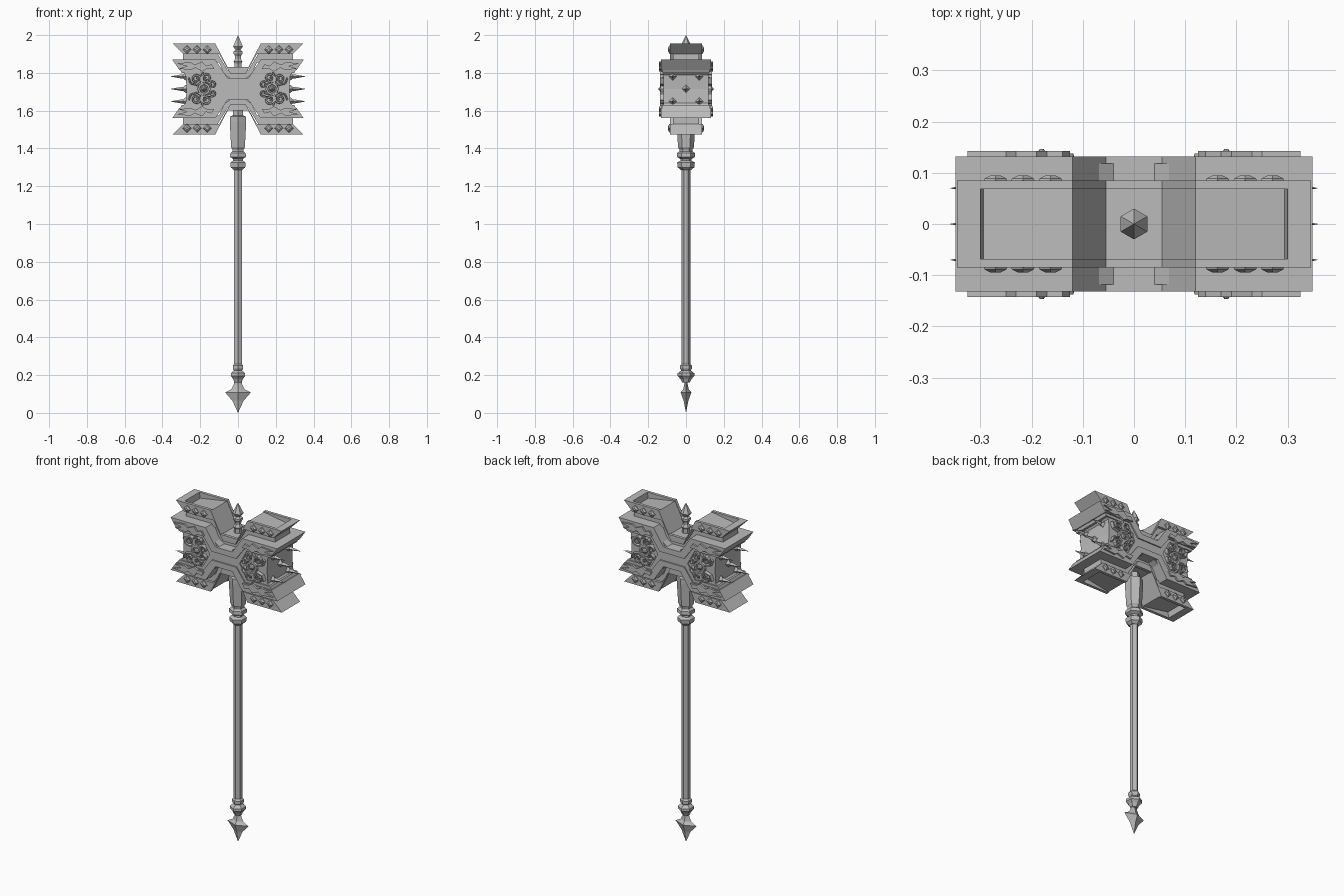
import bpy, bmesh, math
from mathutils import Vector

if "Cube" in bpy.data.objects:
    bpy.data.objects.remove(bpy.data.objects["Cube"])

HEAD_Z = 1.715

steel = bpy.data.materials.new("grey_steel")
steel.use_nodes = True
GREY = (0.5, 0.5, 0.5, 1)
steel.diffuse_color = GREY
steel.node_tree.nodes["Principled BSDF"].inputs["Base Color"].default_value = GREY


def finish(bm, name, z=0.0, mirror=""):
    bmesh.ops.recalc_face_normals(bm, faces=bm.faces)
    me = bpy.data.meshes.new(name)
    bm.to_mesh(me)
    bm.free()
    me.materials.append(steel)
    ob = bpy.data.objects.new(name, me)
    ob.location.z = z
    bpy.context.collection.objects.link(ob)
    if mirror:
        mod = ob.modifiers.new("mirror", "MIRROR")
        mod.use_axis = [a in mirror for a in "xyz"]
    return ob


def prism(name, pts, y0, y1, mirror="xz"):
    """Extrude an x-z outline along y, around the head centre."""
    bm = bmesh.new()
    face = bm.faces.new([bm.verts.new((x, y0, z)) for x, z in pts])
    ext = bmesh.ops.extrude_face_region(bm, geom=[face])
    moved = [v for v in ext["geom"] if isinstance(v, bmesh.types.BMVert)]
    bmesh.ops.translate(bm, verts=moved, vec=(0, y1 - y0, 0))
    return finish(bm, name, HEAD_Z, mirror)


def lathe(name, profile, sides=6, flat=1.0):
    """Stack rings of (radius, height) with corners on the y axis."""
    bm = bmesh.new()
    rings = []
    for r, z in profile:
        rings.append([bm.verts.new((max(r, 1e-4) * math.sin(math.tau * i / sides),
                                    flat * max(r, 1e-4) * math.cos(math.tau * i / sides), z))
                      for i in range(sides)])
    for a, b in zip(rings, rings[1:]):
        for i in range(sides):
            j = (i + 1) % sides
            bm.faces.new((a[i], a[j], b[j], b[i]))
    bm.faces.new(rings[0])
    bm.faces.new(rings[-1])
    return finish(bm, name)


def stud(bm, centre, direction, rings, sides=4):
    """Pointed stud: rings of (radius, distance) along a direction."""
    d = Vector(direction)
    rot = d.to_track_quat("Z", "Y")
    loops = [[bm.verts.new(Vector(centre) + rot @ Vector(
        (r * math.cos(math.tau * i / sides), r * math.sin(math.tau * i / sides), h)))
        for i in range(sides)] for r, h in rings]
    for a, b in zip(loops, loops[1:]):
        for i in range(sides):
            j = (i + 1) % sides
            bm.faces.new((a[i], a[j], b[j], b[i]))
    bm.faces.new(loops[-1])


# Shaft, collars and socket
lathe("shaft", [(0.023, 0.22), (0.023, 1.32)])
lathe("shaft_collar", [(0.026, 1.285), (0.044, 1.30), (0.047, 1.325), (0.03, 1.335),
                       (0.03, 1.345), (0.049, 1.355), (0.047, 1.375), (0.034, 1.385),
                       (0.034, 1.40)])
lathe("head_socket", [(0.034, 1.395), (0.042, 1.405), (0.05, 1.54), (0.05, 1.568),
                      (0.03, 1.575), (0.03, 1.65)])
lathe("pommel_collar", [(0.02, 0.16), (0.03, 0.18), (0.044, 0.195), (0.044, 0.21),
                        (0.025, 0.225), (0.032, 0.235), (0.032, 0.25), (0.022, 0.26)])
lathe("pommel_point", [(0, 0), (0.03, 0.065), (0.068, 0.108), (0.035, 0.125),
                       (0.022, 0.15), (0.018, 0.19)], sides=4, flat=0.42)

# Finial on top of the head
lathe("top_finial", [(0.022, 1.8), (0.022, 1.85), (0.027, 1.86), (0.017, 1.875),
                     (0.018, 1.89), (0.027, 1.902), (0.027, 1.912), (0.016, 1.922),
                     (0.03, 1.94), (0, 2.0)])

# Narrow outer wings: sloping tray floor, side rims and end rims
prism("wing_core", [(0, 0.08), (0, 0.11), (0.055, 0.11), (0.12, 0.235), (0.30, 0.205),
                    (0.29, 0.185), (0.1, 0.185), (0.04, 0.08)], -0.075, 0.075)
prism("wing_side_rim", [(0, 0.08), (0, 0.115), (0.055, 0.115), (0.12, 0.24), (0.345, 0.24),
                        (0.29, 0.185), (0.1, 0.185), (0.04, 0.08)], 0.068, 0.085, "xyz")
prism("wing_end_rim", [(0.30, 0.24), (0.345, 0.24), (0.29, 0.185)], -0.07, 0.07)
prism("wing_neck", [(0, 0.04), (0, 0.1), (0.055, 0.1), (0.11, 0.19), (0.29, 0.19),
                    (0.29, 0.14), (0.1, 0.14), (0.055, 0.04)], -0.07, 0.07)

# Wide cross frame, inner step and hammer body
prism("cross_frame", [(0, 0.025), (0, 0.058), (0.055, 0.058), (0.12, 0.155), (0.348, 0.155),
                      (0.31, 0.1), (0.135, 0.1), (0.08, 0.025)], -0.132, 0.132)
prism("frame_step", [(0, 0), (0, 0.04), (0.08, 0.04), (0.12, 0.12), (0.315, 0.12),
                     (0.298, 0.085), (0.145, 0.085), (0.098, 0)], -0.125, 0.125)
prism("hammer_body", [(0, 0), (0, 0.03), (0.1, 0.1), (0.3, 0.1), (0.277, 0.075),
                      (0.272, 0)], -0.118, 0.118)

# Flame shaped plates along the frame
prism("flame_plate", [(0.125, 0.105), (0.14, 0.13), (0.17, 0.122), (0.19, 0.145),
                      (0.23, 0.128), (0.25, 0.142), (0.325, 0.135), (0.27, 0.12),
                      (0.315, 0.108), (0.25, 0.1), (0.225, 0.112), (0.19, 0.092),
                      (0.165, 0.106)], 0.13, 0.142, "xyz")

# Diamond studs on the wings
bm = bmesh.new()
for x in (0.163, 0.217, 0.27):
    stud(bm, (x, 0.084, 0.208), (0, 1, 0), [(0.023, 0), (0.021, 0.005), (0.009, 0.011)])
finish(bm, "wing_studs", HEAD_Z, "xyz")

# Spikes on the striking faces
bm = bmesh.new()
for y, z in ((0, 0), (0.07, 0.066), (-0.07, 0.066), (0.07, -0.066), (-0.07, -0.066)):
    stud(bm, (0.268, y, z), (1, 0, 0),
         [(0.021, 0), (0.021, 0.01), (0.01, 0.022), (0.011, 0.03), (0.0005, 0.09)])
finish(bm, "face_spikes", HEAD_Z, "x")


# Scrollwork on the front and back panels
def scroll(cx, cz, radius, start, turns, hand):
    n = 14
    pts = []
    for i in range(n):
        t = i / (n - 1)
        a = start + hand * t * turns * math.tau
        r = radius * (1 - 0.75 * t)
        pts.append((cx + r * math.cos(a), cz + r * math.sin(a)))
    return pts


def ribbon(bm, pts, width, y0, y1):
    """Raised strip with a ridge, narrowing towards its end."""
    rows = []
    for i, p in enumerate(pts):
        a, b = Vector(pts[max(i - 1, 0)]), Vector(pts[min(i + 1, len(pts) - 1)])
        t = (b - a).normalized()
        w = width * (1 - 0.4 * i / len(pts))
        n = Vector((-t.y, t.x)) * w
        rows.append([bm.verts.new((p[0] + s * n.x, y, p[1] + s * n.y))
                     for s, y in ((-1, y0), (-0.6, y1), (0.6, y1), (1, y0))])
    for a, b in zip(rows, rows[1:]):
        for k in range(3):
            bm.faces.new((a[k], a[k + 1], b[k + 1], b[k]))
    bm.faces.new(rows[0])
    bm.faces.new(rows[-1])


bm = bmesh.new()
ribbon(bm, scroll(0.165, 0.058, 0.027, -1.2, 1.3, 1), 0.007, 0.116, 0.138)
ribbon(bm, scroll(0.222, 0.052, 0.026, 3.6, 1.3, -1), 0.007, 0.116, 0.138)
ribbon(bm, scroll(0.135, 0.022, 0.02, 0.3, 1.1, 1), 0.006, 0.116, 0.138)
ribbon(bm, [(0.15, 0.035), (0.185, 0.04), (0.215, 0.02), (0.25, 0.03), (0.262, 0.06)],
       0.007, 0.116, 0.138)
ribbon(bm, [(0.19, 0.03), (0.195, 0.06), (0.185, 0.09)], 0.007, 0.116, 0.138)
finish(bm, "panel_scrolls", HEAD_Z, "xyz")

# Round medallion in the middle of each panel
bm = bmesh.new()
stud(bm, (0.18, 0.116, 0), (0, 1, 0), [(0.036, 0), (0.034, 0.018), (0.024, 0.018),
                                       (0.022, 0.012), (0.016, 0.012), (0.004, 0.03)], 8)
finish(bm, "panel_medallions", HEAD_Z, "xy")
